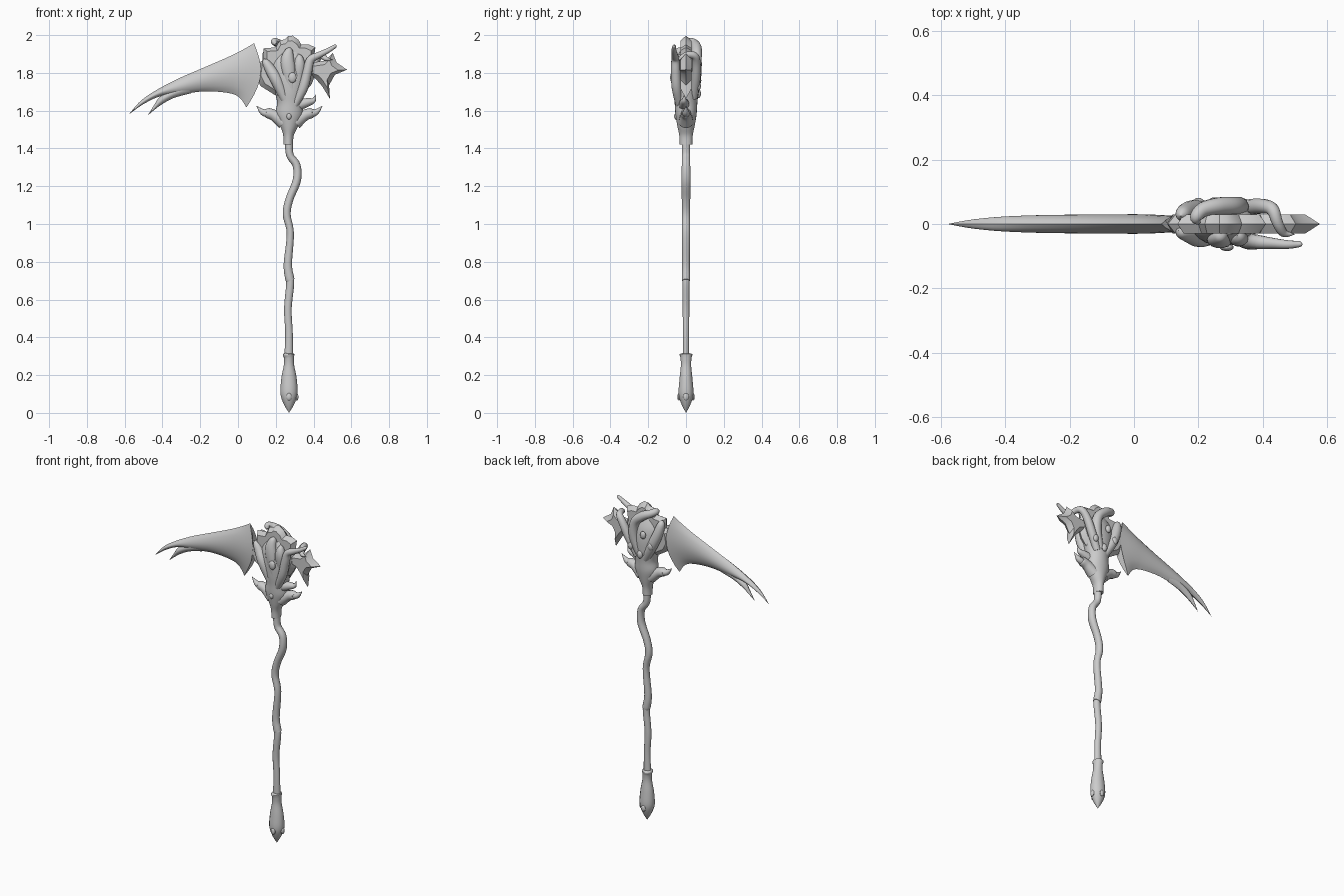
import bpy, bmesh, math
from mathutils import Vector


def catmull(keys, steps):
    """Smooth interpolation through tuples of any length."""
    k = [Vector(p) for p in keys]
    out = []
    for i in range(len(k) - 1):
        a, b, c, d = k[max(i - 1, 0)], k[i], k[i + 1], k[min(i + 2, len(k) - 1)]
        for s in range(steps):
            t = s / steps
            out.append(0.5 * (2 * b + (c - a) * t + (2 * a - 5 * b + 4 * c - d) * t * t
                              + (3 * b - a - 3 * c + d) * t ** 3))
    return out + [k[-1]]


def finish(name, bm):
    bmesh.ops.remove_doubles(bm, verts=bm.verts, dist=0.0003)
    bmesh.ops.recalc_face_normals(bm, faces=bm.faces)
    me = bpy.data.meshes.new(name)
    bm.to_mesh(me)
    bm.free()
    ob = bpy.data.objects.new(name, me)
    bpy.context.collection.objects.link(ob)
    return ob


def skin(name, rings):
    """Join closed rings of points into a capped surface."""
    bm = bmesh.new()
    vs = [[bm.verts.new(p) for p in r] for r in rings]
    n = len(vs[0])
    for a, b in zip(vs, vs[1:]):
        for j in range(n):
            bm.faces.new((a[j], a[(j + 1) % n], b[(j + 1) % n], b[j]))
    bm.faces.new(vs[0])
    bm.faces.new(vs[-1])
    return finish(name, bm)


def tube(name, keys, steps=5, sides=14):
    """Sweep an ellipse; keys are (x, y, z, radius) or (x, y, z, rx, ry)."""
    pts = catmull([k if len(k) == 5 else (*k, k[3]) for k in keys], steps)
    pos = [Vector(p[:3]) for p in pts]
    rings, side = [], None
    for i, p in enumerate(pts):
        t = (pos[min(i + 1, len(pos) - 1)] - pos[max(i - 1, 0)]).normalized()
        if side is None:
            side = Vector((0, 0, 1)) if abs(t.x) > 0.8 else Vector((1, 0, 0))
        side = (side - t * side.dot(t)).normalized()
        up = t.cross(side)
        rings.append([pos[i] + side * max(p[3], 0.0006) * math.cos(a) + up * max(p[4], 0.0006) * math.sin(a)
                      for a in (2 * math.pi * j / sides for j in range(sides))])
    return skin(name, rings)


def lens_blade(name, keys, bow=0.0, across=10):
    """Blade between two edges; keys are (upper x, z, lower x, z, half thickness)."""
    rings = []
    for i, (ux, uz, lx, lz, t) in enumerate(catmull(keys, 6)):
        def at(j, s):
            v = j / across
            w = math.sin(math.pi * v)
            x = ux + (lx - ux) * v + bow * w * max(0, 1 - i / 8)
            return Vector((x, s * t * max(w, 0) ** 0.7, uz + (lz - uz) * v))
        rings.append([at(j, -1) for j in range(across + 1)]
                     + [at(j, 1) for j in range(across - 1, 0, -1)])
    return skin(name, rings)


def bevelled_plate(name, outline, centre, inset, half):
    """Flat plate whose rim comes to a sharp edge at y = 0."""
    c = Vector((centre[0], 0, centre[1]))
    rim = [Vector((x, 0, z)) for x, z in outline]
    front = [c + (p - c) * inset + Vector((0, -half, 0)) for p in rim]
    back = [p + Vector((0, 2 * half, 0)) for p in front]
    return skin(name, [front, rim, back])


def stud(name, loc, size):
    bm = bmesh.new()
    bmesh.ops.create_uvsphere(bm, u_segments=14, v_segments=8, radius=1)
    for v in bm.verts:
        v.co = Vector(loc) + Vector([a * b for a, b in zip(v.co, size)])
    return finish(name, bm)


# Pommel with studs
tube("pommel", [(.27, 0, 0, 0, 0), (.27, 0, .045, .027, .024), (.27, 0, .1, .045, .04),
                (.27, 0, .18, .041, .035), (.27, 0, .25, .028, .028), (.27, 0, .29, .027, .03),
                (.268, 0, .31, .03, .034), (.268, 0, .315, .018, .02)])
for i, (dx, dy) in enumerate([(0, -.037), (0, .037), (.041, 0)]):
    stud(f"pommel_stud_{i}", (.27 + dx, dy, .085), (.015 if dy else .009, .009 if dy else .015, .02))

# Crooked handle in two overlapping lengths
tube("lower_handle", [(.268, 0, .29, .023, .017), (.27, 0, .42, .02, .017), (.264, 0, .55, .02, .018),
                      (.276, 0, .68, .021, .019), (.272, 0, .74, .02, .019)], 6)
tube("upper_handle", [(.278, 0, .7, .023, .021), (.272, 0, .72, .024, .022), (.264, 0, .79, .022, .021),
                      (.277, 0, .95, .019, .022), (.258, 0, 1.05, .021, .022), (.272, 0, 1.13, .021, .023),
                      (.311, 0, 1.23, .022, .025), (.31, 0, 1.31, .021, .023),
                      (.275, 0, 1.365, .02, .023), (.27, 0, 1.44, .022, .023)], 6)

# Head: swollen body and sharp-rimmed core plate
tube("head_body", [(.266, 0, 1.42, .026, .033), (.267, 0, 1.47, .028, .036), (.27, 0, 1.52, .048, .046),
                   (.272, 0, 1.58, .072, .056), (.275, 0, 1.64, .068, .06), (.275, 0, 1.7, .08, .066),
                   (.275, 0, 1.78, .098, .068), (.275, 0, 1.85, .098, .058), (.275, 0, 1.91, .06, .035)], 5, 24)
bevelled_plate("head_core", [(.12, 1.73), (.095, 1.78), (.105, 1.85), (.135, 1.87), (.135, 1.93), (.2, 1.935),
                             (.22, 1.972), (.25, 1.978), (.265, 1.995), (.29, 1.997), (.32, 1.975),
                             (.335, 1.95), (.375, 1.95), (.41, 1.935), (.4, 1.87), (.42, 1.82), (.39, 1.74),
                             (.34, 1.68), (.27, 1.62), (.2, 1.68)], (.265, 1.82), .85, .03)

# Great curved blade and its second prong
lens_blade("main_blade", [(.085, 1.957, .045, 1.617, .026), (.03, 1.925, .005, 1.672, .03),
                          (-.05, 1.885, -.06, 1.695, .03), (-.2, 1.82, -.18, 1.702, .029),
                          (-.32, 1.768, -.3, 1.687, .027), (-.43, 1.71, -.41, 1.676, .022),
                          (-.515, 1.652, -.5, 1.635, .013), (-.578, 1.58, -.578, 1.58, 0)], .055)
lens_blade("blade_prong", [(-.27, 1.76, -.25, 1.692, .02), (-.35, 1.715, -.34, 1.667, .02),
                           (-.412, 1.676, -.405, 1.632, .017), (-.445, 1.628, -.44, 1.606, .01),
                           (-.478, 1.575, -.478, 1.575, 0)])

# Small wing-shaped rear blade
bevelled_plate("rear_blade", [(.36, 1.85), (.46, 1.865), (.502, 1.905), (.522, 1.855), (.577, 1.817),
                              (.513, 1.79), (.482, 1.735), (.487, 1.662), (.445, 1.73), (.41, 1.77),
                              (.36, 1.79)], (.455, 1.81), .62, .03)

# Horns set in sleeves on both sides of the neck
for side, s in (("left", -1), ("right", 1)):
    cx = .272
    tube(f"{side}_horn_sleeve", [(cx + s * .03, 0, 1.54, .04), (cx + s * .08, 0, 1.575, .03),
                                 (cx + s * .118, 0, 1.588, .026), (cx + s * .12, 0, 1.588, .014)])
    tube(f"{side}_horn", [(cx + s * .1, 0, 1.582, .021), (cx + s * .14, 0, 1.592, .017),
                          (cx + s * .175, 0, 1.626, 0)])
tube("rear_thorn", [(.32, -.01, 1.63, .03), (.37, -.01, 1.645, .022), (.4, -.01, 1.655, .013),
                    (.412, -.01, 1.685, 0)])

# Tentacles and lobes growing over the front
tube("front_long_tentacle", [(.3, -.035, 1.63, .02), (.345, -.05, 1.72, .026), (.368, -.055, 1.81, .025),
                             (.385, -.056, 1.87, .022), (.43, -.06, 1.895, .017), (.48, -.064, 1.92, .013),
                             (.515, -.062, 1.942, .009), (.522, -.06, 1.944, 0)])
tube("front_left_tentacle", [(.25, -.035, 1.66, .025), (.205, -.04, 1.76, .032), (.17, -.03, 1.82, .028),
                             (.145, -.025, 1.86, .018), (.138, -.02, 1.875, 0)])
tube("front_middle_lobe", [(.285, -.045, 1.7, .02), (.27, -.05, 1.8, .036, .025), (.262, -.048, 1.87, .035, .024),
                           (.27, -.035, 1.92, .02), (.27, -.03, 1.935, 0)])
tube("front_right_lobe", [(.32, -.035, 1.74, .02), (.325, -.045, 1.83, .03, .025), (.325, -.04, 1.88, .02),
                          (.32, -.035, 1.9, 0)])

# Tentacles curling over the top and back
tube("back_curled_tentacle", [(.29, .04, 1.68, .025), (.325, .052, 1.79, .03), (.315, .056, 1.88, .028),
                              (.265, .056, 1.93, .027), (.215, .045, 1.955, .023), (.192, .02, 1.965, .019),
                              (.2, .005, 1.95, .008)])
tube("back_left_tentacle", [(.255, .035, 1.66, .025), (.205, .045, 1.75, .03), (.17, .04, 1.83, .03),
                            (.15, .03, 1.9, .022), (.145, .025, 1.925, 0)])
tube("back_right_tentacle", [(.31, .04, 1.67, .022), (.36, .052, 1.77, .025), (.4, .055, 1.85, .023),
                             (.43, .045, 1.89, .02), (.445, .005, 1.895, .017), (.465, -.028, 1.875, .013),
                             (.5, -.032, 1.87, 0)])

# Studs on the head
stud("front_upper_stud", (.288, -.072, 1.775), (.022, .012, .028))
stud("front_lower_stud", (.27, -.053, 1.57), (.013, .01, .017))
for i, (x, y, z) in enumerate([(.25, .07, 1.82), (.275, .066, 1.69), (.34, .066, 1.73), (.2, .068, 1.76)]):
    stud(f"back_stud_{i}", (x, y, z), (.018, .013, .024))

# Smooth shading with crisp edges
bpy.ops.object.select_all(action='SELECT')
bpy.context.view_layer.objects.active = bpy.context.selected_objects[0]
bpy.ops.object.shade_smooth_by_angle(angle=math.radians(35))
